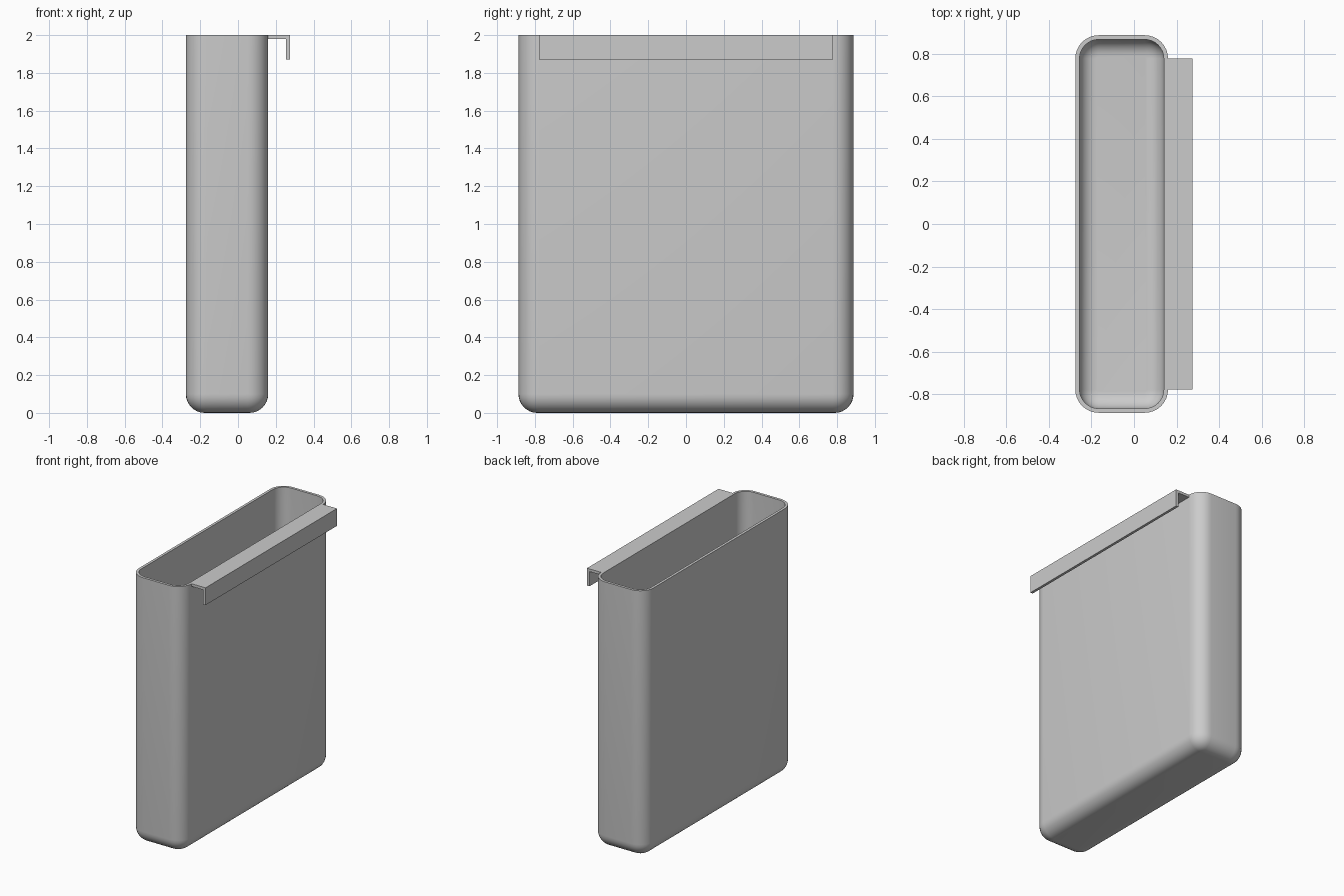
import bpy, bmesh
from math import sin, cos, pi

cube = bpy.data.objects.get("Cube")
if cube:
    bpy.data.objects.remove(cube, do_unlink=True)

grey = bpy.data.materials.new("plain grey")
grey.use_nodes = True
colour = (0.6, 0.6, 0.6, 1)
grey.diffuse_color = colour
grey.node_tree.nodes["Principled BSDF"].inputs["Base Color"].default_value = colour

CX, HX, HY, TOP = -0.058, 0.218, 0.887, 2.0   # body centre, half sizes, height
CORNER, WALL, SEG = 0.11, 0.02, 8


def finish(bm, name):
    bmesh.ops.recalc_face_normals(bm, faces=bm.faces)
    mesh = bpy.data.meshes.new(name)
    bm.to_mesh(mesh)
    bm.free()
    obj = bpy.data.objects.new(name, mesh)
    bpy.context.collection.objects.link(obj)
    mesh.materials.append(grey)
    return obj


def ring(bm, inset, z):
    """Rounded rectangle of vertices, shrunk by inset."""
    r = CORNER - inset
    verts = []
    for k, (sx, sy) in enumerate([(1, 1), (-1, 1), (-1, -1), (1, -1)]):
        for i in range(SEG + 1):
            a = (k + i / SEG) * pi / 2
            verts.append(bm.verts.new((CX + sx * (HX - CORNER) + r * cos(a),
                                       sy * (HY - CORNER) + r * sin(a), z)))
    return verts


def shell_rings(bm, inset, floor, radius):
    """Rings from the rounded floor edge up to the rim."""
    rings = []
    for i in range(SEG + 1):
        a = i / SEG * pi / 2
        rings.append(ring(bm, inset + radius * (1 - sin(a)),
                          floor + radius * (1 - cos(a))))
    rings.append(ring(bm, inset, TOP))
    return rings


# Hollow bin: outer shell, flat rim, inner shell
bm = bmesh.new()
outer = shell_rings(bm, 0, 0, 0.1)
inner = shell_rings(bm, WALL, WALL, 0.08)
rings = outer + inner[::-1]
for a, b in zip(rings, rings[1:]):
    for i in range(len(a)):
        j = (i + 1) % len(a)
        bm.faces.new((a[i], a[j], b[j], b[i]))
bm.faces.new(outer[0])
bm.faces.new(inner[0])
body = finish(bm, "bin_body")
bpy.ops.object.select_all(action='DESELECT')
body.select_set(True)
bpy.context.view_layer.objects.active = body
bpy.ops.object.shade_smooth_by_angle(angle=pi / 6)

# Hanging lip: L-shaped profile swept along the left side
profile = [(0.15, TOP), (0.275, TOP), (0.275, 1.87), (0.255, 1.87),
           (0.255, 1.98), (0.15, 1.98)]
bm = bmesh.new()
face = bm.faces.new([bm.verts.new((x, -0.777, z)) for x, z in profile])
swept = bmesh.ops.extrude_face_region(bm, geom=[face])["geom"]
bmesh.ops.translate(bm, vec=(0, 1.554, 0),
                    verts=[v for v in swept if isinstance(v, bmesh.types.BMVert)])
finish(bm, "hanging_lip")
